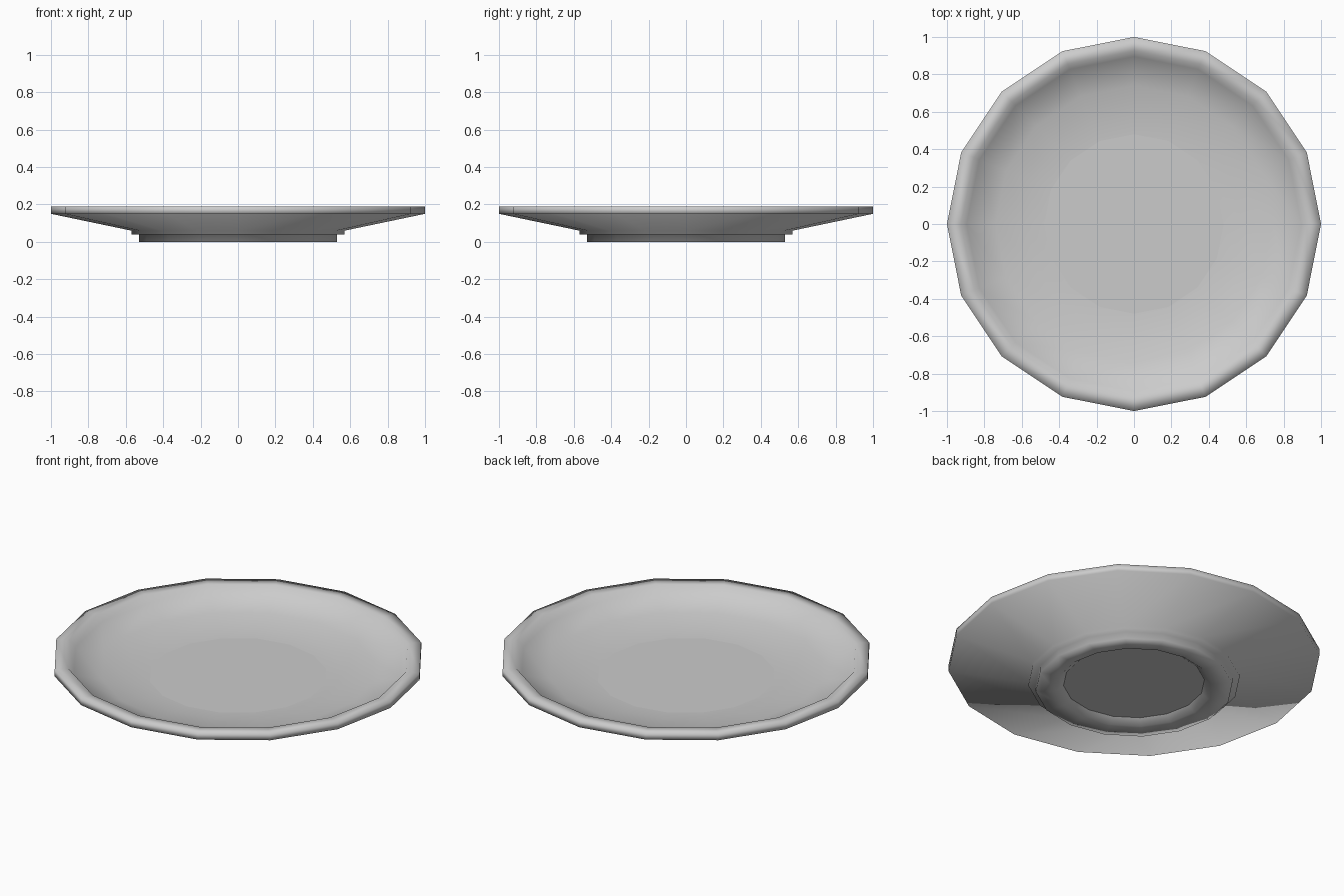
import bpy, bmesh
from math import cos, sin, pi

if "Cube" in bpy.data.objects:
    bpy.data.objects.remove(bpy.data.objects["Cube"])

SIDES = 16

# Profile (radius, height): underside recess, foot ring, ledge, flared wall, rim, dished inside
profile = [
    (0.38, 0.03), (0.42, 0.0),
    (0.53, 0.0), (0.53, 0.04),
    (0.57, 0.04), (0.57, 0.06),
    (1.0, 0.15), (1.0, 0.19),
    (0.925, 0.19), (0.895, 0.152),
    (0.74, 0.108), (0.58, 0.081), (0.48, 0.075),
]

bm = bmesh.new()
rings = [[bm.verts.new((r * cos(2 * pi * i / SIDES), r * sin(2 * pi * i / SIDES), z))
          for i in range(SIDES)] for r, z in profile]

# Walls between neighbouring rings
for a, b in zip(rings, rings[1:]):
    for i in range(SIDES):
        j = (i + 1) % SIDES
        bm.faces.new((a[i], a[j], b[j], b[i]))

# Underside and floor discs
bm.faces.new(rings[0][::-1])
bm.faces.new(rings[-1])
bmesh.ops.recalc_face_normals(bm, faces=bm.faces[:])

# Smooth walls, flat discs
for f in bm.faces:
    f.smooth = len(f.verts) == 4

mesh = bpy.data.meshes.new("plate")
bm.to_mesh(mesh)
bm.free()
plate = bpy.data.objects.new("plate", mesh)
bpy.context.collection.objects.link(plate)
